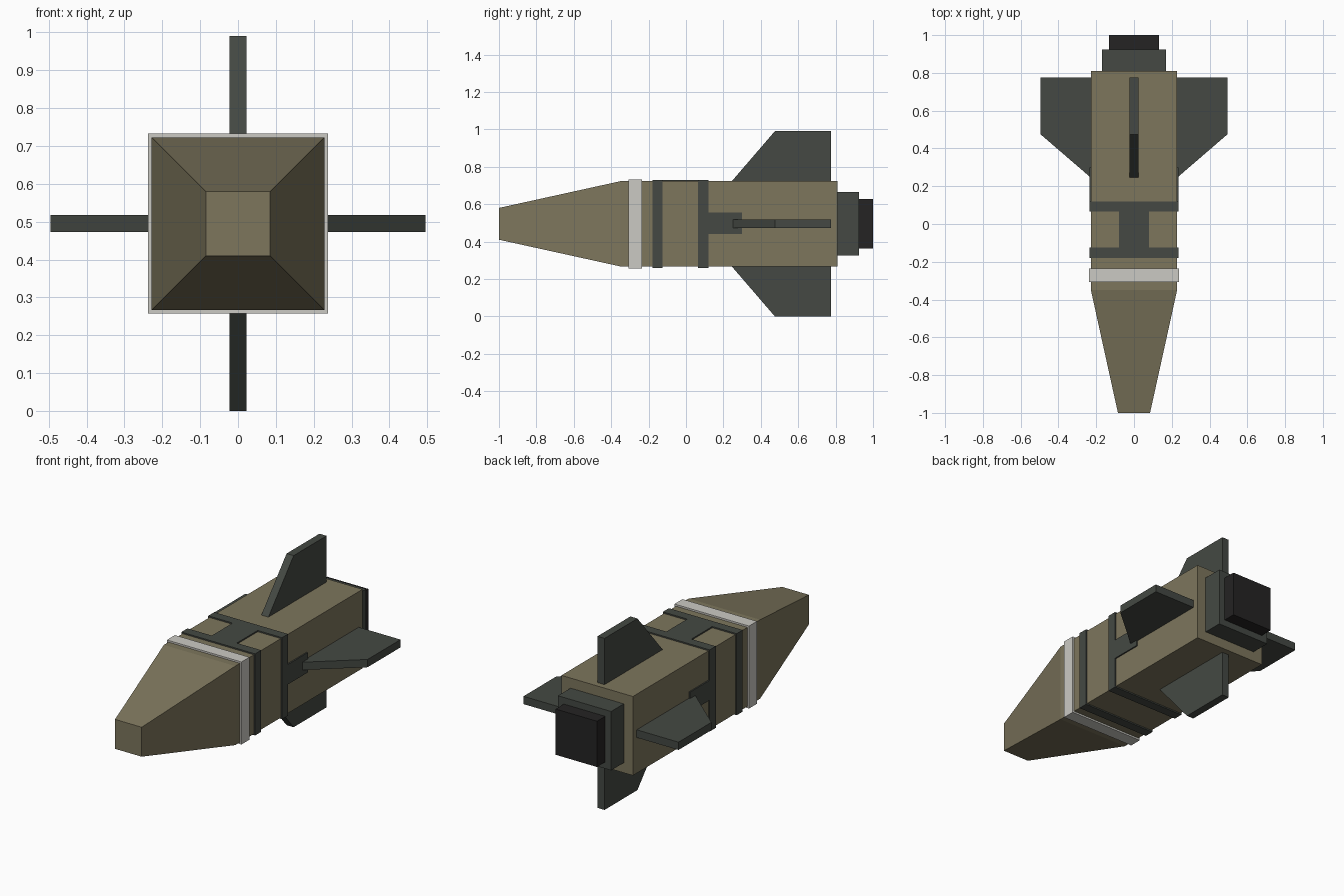
import bpy, bmesh, math
from mathutils import Matrix

cube = bpy.data.objects.get("Cube")
if cube:
    bpy.data.objects.remove(cube, do_unlink=True)

CZ = 0.495  # height of the long axis


def material(name, rgb):
    m = bpy.data.materials.new(name)
    m.use_nodes = True
    col = (*rgb, 1.0)
    m.diffuse_color = col
    bsdf = m.node_tree.nodes["Principled BSDF"]
    bsdf.inputs["Base Color"].default_value = col
    bsdf.inputs["Roughness"].default_value = 0.8
    return m


olive = material("olive_paint", (0.205, 0.180, 0.108))
grey = material("dark_green_grey", (0.058, 0.066, 0.056))
white = material("off_white", (0.60, 0.59, 0.55))
black = material("nozzle_black", (0.018, 0.017, 0.017))


def finish(name, bm, mat):
    bmesh.ops.recalc_face_normals(bm, faces=bm.faces)
    mesh = bpy.data.meshes.new(name)
    bm.to_mesh(mesh)
    bm.free()
    mesh.materials.append(mat)
    ob = bpy.data.objects.new(name, mesh)
    bpy.context.collection.objects.link(ob)
    return ob


def box(name, x, y, z, mat):
    """Box from (min, max) ranges."""
    bm = bmesh.new()
    bmesh.ops.create_cube(bm, size=1)
    for v in bm.verts:
        for i, (a, b) in enumerate((x, y, z)):
            v.co[i] = a if v.co[i] < 0 else b
    return finish(name, bm, mat)


def square(name, half, y0, y1, mat):
    """Square section block centred on the long axis."""
    return box(name, (-half, half), (y0, y1), (CZ - half, CZ + half), mat)


def loft(name, sections, mat):
    """Square tube through (y, half width) sections, capped at both ends."""
    bm = bmesh.new()
    rings = [[bm.verts.new((sx * h, y, CZ + sz * h))
              for sx, sz in ((-1, -1), (1, -1), (1, 1), (-1, 1))]
             for y, h in sections]
    for a, b in zip(rings, rings[1:]):
        for i in range(4):
            j = (i + 1) % 4
            bm.faces.new((a[i], a[j], b[j], b[i]))
    bm.faces.new(rings[0])
    bm.faces.new(rings[-1])
    return finish(name, bm, mat)


def fin(name, angle):
    """Swept fin plate, turned about the long axis."""
    t = 0.0225
    outline = [(0.225, 0.20), (0.245, 0.228), (0.475, 0.495), (0.775, 0.495), (0.775, 0.20)]
    bm = bmesh.new()
    face = bm.faces.new([bm.verts.new((-t, y, r)) for y, r in outline])
    ext = bmesh.ops.extrude_face_region(bm, geom=[face])
    moved = [g for g in ext["geom"] if isinstance(g, bmesh.types.BMVert)]
    bmesh.ops.translate(bm, verts=moved, vec=(2 * t, 0, 0))
    turn = Matrix.Translation((0, 0, CZ)) @ Matrix.Rotation(angle, 4, 'Y')
    bmesh.ops.transform(bm, matrix=turn, verts=bm.verts)
    return finish(name, bm, grey)


# Fuselage with tapered nose
loft("fuselage", [(-1.0, 0.085), (-0.35, 0.228), (0.81, 0.228)], olive)

# Bands around the fuselage
square("white_band", 0.238, -0.308, -0.235, white)
square("front_band", 0.2355, -0.18, -0.125, grey)
square("rear_band", 0.2355, 0.065, 0.12, grey)

# Plates joined to the bands
box("top_plate", (-0.08, 0.08), (-0.125, 0.065), (CZ + 0.22, CZ + 0.2355), grey)
for side, s in (("left", 1), ("right", -1)):
    box(side + "_side_plate", sorted((s * 0.22, s * 0.2355)), (0.12, 0.30),
        (0.44, 0.555), grey)

# Four tail fins
for i, name in enumerate(("top_fin", "left_fin", "bottom_fin", "right_fin")):
    fin(name, i * math.pi / 2)

# Engine block and nozzle
square("engine_block", 0.17, 0.81, 0.925, grey)
square("nozzle", 0.132, 0.925, 1.0, black)
